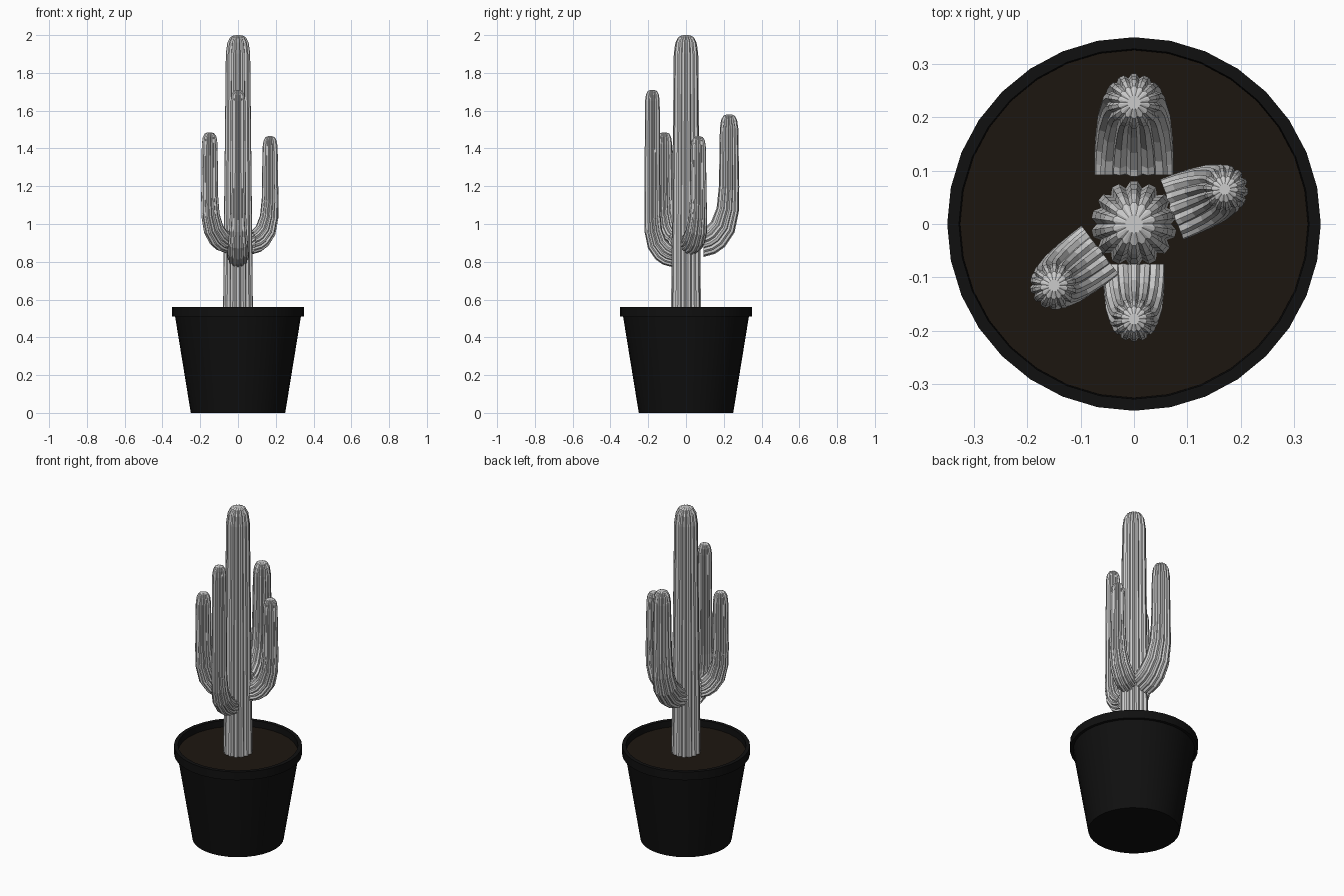
import bpy, bmesh, math
from mathutils import Vector

if "Cube" in bpy.data.objects:
    bpy.data.objects.remove(bpy.data.objects["Cube"])

RIBS = 14


def material(name, rgb):
    m = bpy.data.materials.new(name)
    m.diffuse_color = (*rgb, 1)
    m.use_nodes = True
    m.node_tree.nodes["Principled BSDF"].inputs["Base Color"].default_value = m.diffuse_color
    return m


def add_object(name, bm, mat=None):
    bmesh.ops.recalc_face_normals(bm, faces=bm.faces)
    me = bpy.data.meshes.new(name)
    bm.to_mesh(me)
    bm.free()
    ob = bpy.data.objects.new(name, me)
    bpy.context.collection.objects.link(ob)
    if mat:
        me.materials.append(mat)
    return ob


def bridge(bm, rings):
    for a, b in zip(rings, rings[1:]):
        n = len(a)
        for i in range(n):
            j = (i + 1) % n
            bm.faces.new((a[i], a[j], b[j], b[i]))


def lathe(name, profile, mat, sides=32, close_top=False):
    bm = bmesh.new()
    rings = [[bm.verts.new((r * math.cos(math.tau * i / sides),
                            r * math.sin(math.tau * i / sides), z))
              for i in range(sides)] for r, z in profile]
    bridge(bm, rings)
    bm.faces.new(rings[0])
    if close_top:
        bm.faces.new(rings[-1])
    ob = add_object(name, bm, mat)
    for p in ob.data.polygons:
        p.use_smooth = True
    bpy.context.view_layer.objects.active = ob
    ob.select_set(True)
    bpy.ops.object.shade_smooth_by_angle(angle=math.radians(30))
    ob.select_set(False)
    return ob


def ribbed_tube(name, path, angle, horizontal_start):
    """Sweep a ribbed section along (radial, z, radius) points in a vertical plane."""
    out = Vector((math.cos(angle), math.sin(angle), 0))
    side = Vector((-out.y, out.x, 0))
    pts = [out * r + Vector((0, 0, z)) for r, z, _ in path]
    bm = bmesh.new()
    rings = []
    for k, p in enumerate(pts):
        t = (pts[min(k + 1, len(pts) - 1)] - pts[max(k - 1, 0)]).normalized()
        if k == 0 and horizontal_start:
            t = out
        up = side.cross(t)
        ring = []
        for i in range(RIBS):
            # each rib: two crest points and one groove point
            for frac, depth in ((-0.2, 1.0), (0.2, 1.0), (0.5, 0.86)):
                a = math.tau * (i + frac) / RIBS
                r = path[k][2] * depth
                ring.append(bm.verts.new(p + (up * math.cos(a) + side * math.sin(a)) * r))
        rings.append(ring)
    bridge(bm, rings)
    bm.faces.new(rings[-1])
    return add_object(name, bm)


def dome(r, top, radius):
    return [(r, top - d * radius, radius * f)
            for d, f in ((1.5, 1), (0.6, 0.87), (0.15, 0.62), (0, 0.27))]


def arm(name, degrees, start, tip, z, base_r, tip_r, top):
    span = tip - start
    bend = ((0, 0, 1), (0.22, 0.07, 1), (0.45, 0.22, 0.95), (0.76, 0.62, 0.75),
            (0.95, 1.3, 0.42), (1, 2.2, 0.2))
    path = [(start + span * u, z + span * v, tip_r + (base_r - tip_r) * w)
            for u, v, w in bend]
    return ribbed_tube(name, path + dome(tip, top, tip_r), math.radians(degrees), True)


# Pot and soil
black = material("black_plastic", (0.005, 0.005, 0.005))
brown = material("dark_soil", (0.012, 0.008, 0.005))
lathe("pot", [(0.25, 0), (0.333, 0.51), (0.35, 0.51), (0.35, 0.56),
              (0.328, 0.56), (0.325, 0.49)], black)
lathe("soil", [(0.325, 0.50), (0.326, 0.522)], brown, close_top=True)

# Trunk
ribbed_tube("trunk", [(0, 0.5, 0.08), (0, 1.1, 0.074)] + dome(0, 2.0, 0.065), math.pi / 2, False)

# Arms
arm("back_arm", 90, 0.092, 0.228, 0.90, 0.075, 0.049, 1.58)
arm("front_arm", 270, 0.075, 0.178, 0.83, 0.058, 0.039, 1.71)
arm("right_arm", 21, 0.076, 0.182, 0.90, 0.061, 0.040, 1.465)
arm("left_arm", 217.5, 0.080, 0.189, 0.905, 0.058, 0.042, 1.485)
